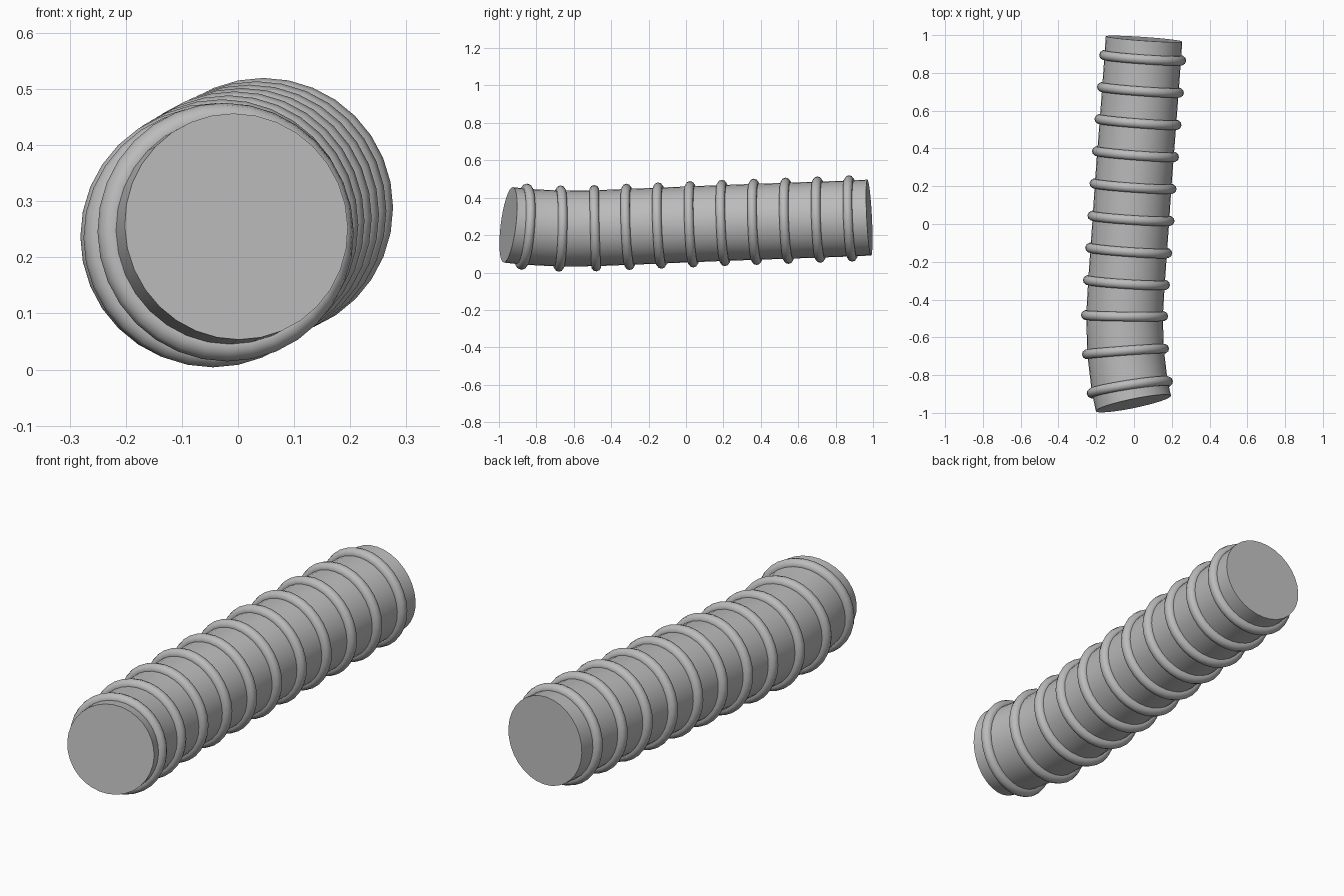
import bpy, bmesh, math
from mathutils import Vector

if "Cube" in bpy.data.objects:
    bpy.data.objects.remove(bpy.data.objects["Cube"])

grey = bpy.data.materials.new("plain grey")
grey.use_nodes = True
grey.diffuse_color = (0.5, 0.5, 0.5, 1)
grey.node_tree.nodes["Principled BSDF"].inputs["Base Color"].default_value = (0.5, 0.5, 0.5, 1)

SIDES = 32
TUBE_RADIUS = 0.203

# Centre line from the bent front end to the back end
path = [Vector(p) for p in (
    (-0.003, -0.95, 0.255), (-0.022, -0.865, 0.245), (-0.045, -0.675, 0.235),
    (-0.050, -0.485, 0.237), (-0.040, -0.31, 0.244), (-0.028, -0.14, 0.251),
    (-0.016, 0.03, 0.258), (-0.005, 0.20, 0.265), (0.008, 0.37, 0.271),
    (0.021, 0.54, 0.277), (0.034, 0.71, 0.283), (0.046, 0.88, 0.289),
    (0.053, 0.98, 0.294))]

# Direction of the tube at each station
directions = [(b - a).normalized() for a, b in zip(path, path[2:])]
directions.insert(0, Vector((-0.2, 0.97, -0.12)).normalized())
directions.append((path[-1] - path[-2]).normalized())


def circle(bm, centre, direction, radius):
    side = direction.cross(Vector((0, 0, 1))).normalized()
    up = side.cross(direction)
    angles = [math.tau * i / SIDES for i in range(SIDES)]
    return [bm.verts.new(centre + radius * (side * math.cos(a) + up * math.sin(a)))
            for a in angles]


# Tube: circles joined along the centre line, with flat end caps
bm = bmesh.new()
loops = [circle(bm, c, d, TUBE_RADIUS) for c, d in zip(path, directions)]
for a, b in zip(loops, loops[1:]):
    for i in range(SIDES):
        j = (i + 1) % SIDES
        bm.faces.new((a[i], a[j], b[j], b[i]))
bm.faces.new(loops[0])
bm.faces.new(loops[-1])
bmesh.ops.recalc_face_normals(bm, faces=bm.faces)
mesh = bpy.data.meshes.new("tube")
bm.to_mesh(mesh)
bm.free()
tube = bpy.data.objects.new("tube", mesh)
bpy.context.collection.objects.link(tube)
parts = [tube]

# Raised ribs: one rounded ring at every inner station
for n, (centre, direction) in enumerate(zip(path[1:-1], directions[1:-1]), 1):
    bpy.ops.mesh.primitive_torus_add(
        major_segments=SIDES, minor_segments=10,
        major_radius=0.205, minor_radius=0.026, location=centre,
        rotation=direction.to_track_quat("Z", "Y").to_euler())
    ring = bpy.context.object
    ring.name = f"rib_{n}"
    parts.append(ring)

# Shared material and smooth shading with crisp cap edges
bpy.ops.object.select_all(action="DESELECT")
for part in parts:
    part.data.materials.append(grey)
    part.select_set(True)
bpy.context.view_layer.objects.active = tube
bpy.ops.object.shade_smooth_by_angle(angle=math.radians(40))
